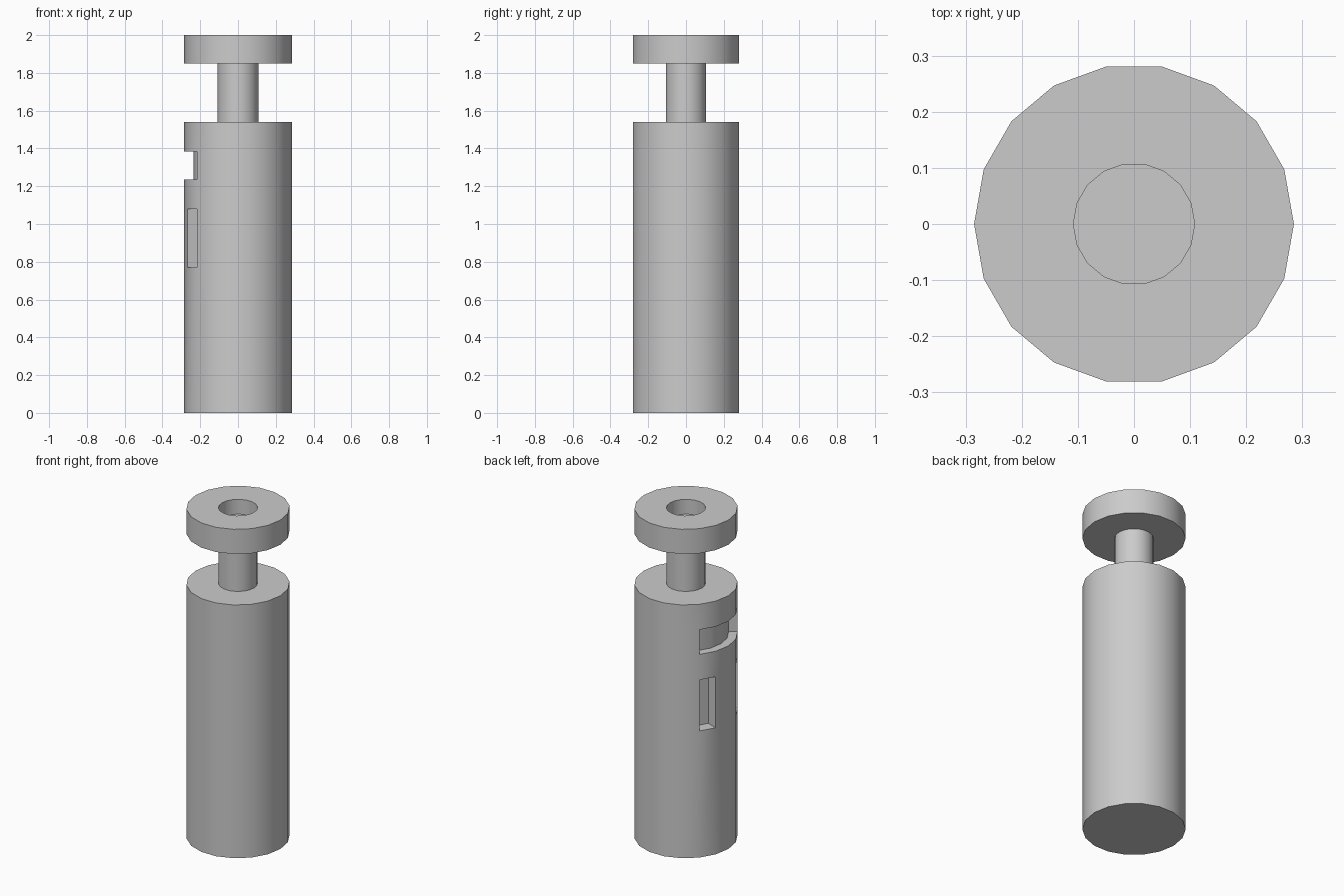
import bpy, bmesh, math

cube = bpy.data.objects.get("Cube")
if cube:
    bpy.data.objects.remove(cube, do_unlink=True)

SIDES = 18
R_BODY, R_STEM = 0.285, 0.108
Z_BODY, Z_CAP, Z_TOP = 1.54, 1.85, 2.0
SLOT_Z = (0.77, 1.08)
NOTCH_Z = (1.235, 1.385)

# One plain grey for everything
grey = bpy.data.materials.new("grey")
grey.use_nodes = True
colour = (0.6, 0.6, 0.6, 1)
grey.diffuse_color = colour
grey.node_tree.nodes["Principled BSDF"].inputs["Base Color"].default_value = colour


def lathe(profile):
    """Turn (radius, height) points around the z axis."""
    bm = bmesh.new()
    verts = [bm.verts.new((r, 0, z)) for r, z in profile]
    edges = [bm.edges.new(pair) for pair in zip(verts, verts[1:])]
    bmesh.ops.spin(bm, geom=verts + edges, cent=(0, 0, 0), axis=(0, 0, 1),
                   angle=math.tau, steps=SIDES)
    bmesh.ops.remove_doubles(bm, verts=bm.verts[:], dist=1e-4)
    bmesh.ops.recalc_face_normals(bm, faces=bm.faces[:])
    return bm


def press_in(bm, z_range, angles, radius):
    """Sink the side faces at the given height and angles to a smaller radius."""
    def chosen(face):
        c = face.calc_center_median()
        turn = math.degrees(math.atan2(c.y, c.x)) % 360
        return (abs(face.normal.z) < 0.1 and z_range[0] < c.z < z_range[1]
                and any(abs(turn - a) < 5 for a in angles))

    faces = [f for f in bm.faces if chosen(f)]
    new = bmesh.ops.extrude_face_region(bm, geom=faces)["geom"]
    for v in new:
        if isinstance(v, bmesh.types.BMVert):
            v.co.xy *= radius / R_BODY
    # Remove the covering faces if the extrusion kept them
    old = [f for f in faces if f.is_valid]
    if old:
        bmesh.ops.delete(bm, geom=old, context='FACES')


def finish(bm, name):
    mesh = bpy.data.meshes.new(name)
    bm.to_mesh(mesh)
    bm.free()
    obj = bpy.data.objects.new(name, mesh)
    mesh.materials.append(grey)
    bpy.context.collection.objects.link(obj)
    bpy.ops.object.select_all(action='DESELECT')
    obj.select_set(True)
    bpy.context.view_layer.objects.active = obj
    bpy.ops.object.shade_smooth_by_angle(angle=math.radians(30))


# Body: tall cylinder with two upright slots and a wide notch on the -x side
levels = (0, *SLOT_Z, *NOTCH_Z, Z_BODY)
body = lathe([(0, 0)] + [(R_BODY, z) for z in levels] + [(0, Z_BODY)])
for side in (150, 210):
    press_in(body, SLOT_Z, [side], 0.215)
press_in(body, NOTCH_Z, (150, 170, 190, 210), 0.235)
bmesh.ops.recalc_face_normals(body, faces=body.faces[:])
finish(body, "body")

# Stem between body and cap
finish(lathe([(0, Z_BODY - 0.02), (R_STEM, Z_BODY - 0.02),
              (R_STEM, Z_CAP + 0.02), (0, Z_CAP + 0.02)]), "stem")

# Cap with a round recess in the top
finish(lathe([(0, Z_CAP), (R_BODY, Z_CAP), (R_BODY, Z_TOP), (R_STEM, Z_TOP),
              (R_STEM, Z_TOP - 0.09), (0, Z_TOP - 0.09)]), "cap")
